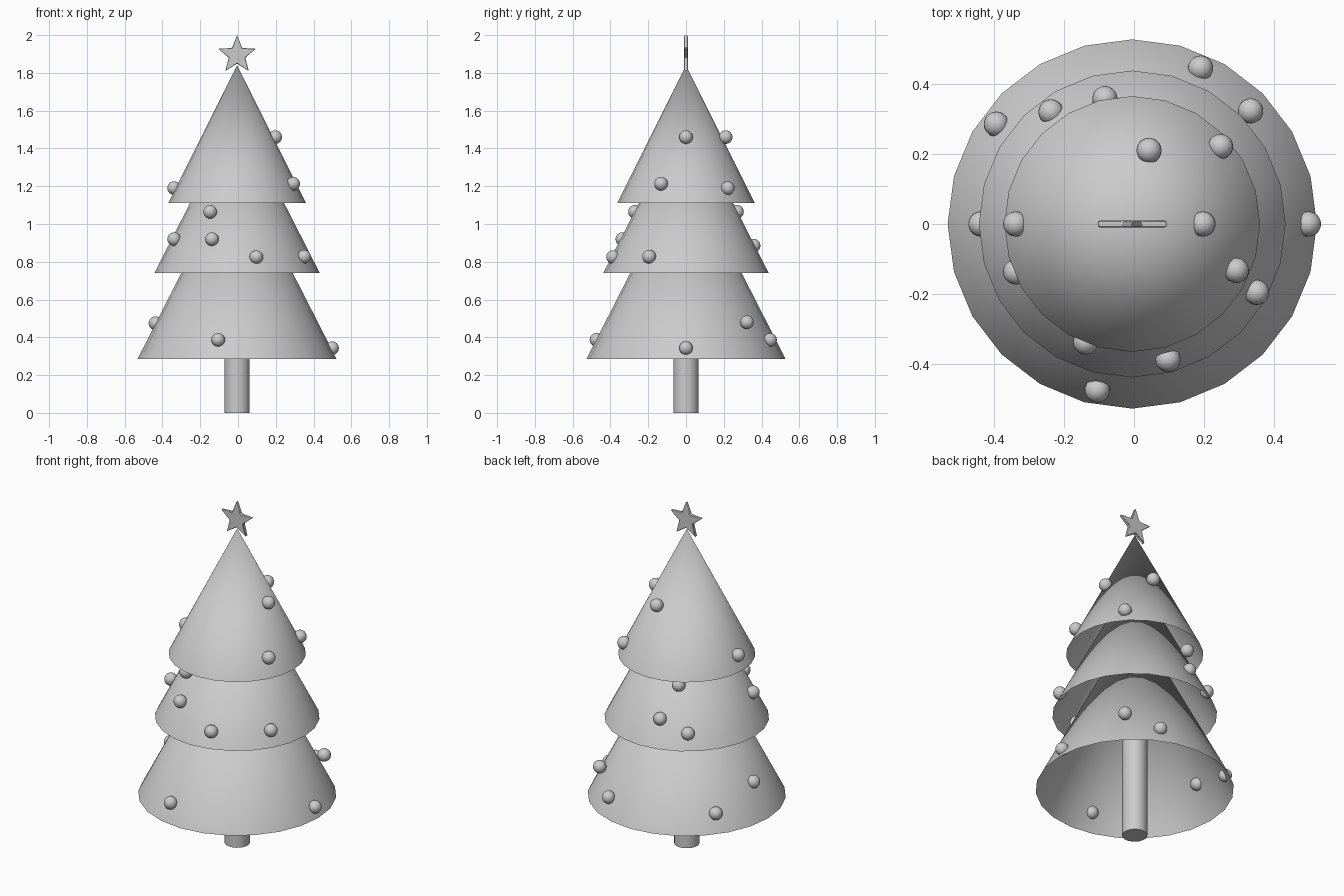
import bpy, bmesh, math

if "Cube" in bpy.data.objects:
    bpy.data.objects.remove(bpy.data.objects["Cube"])

CX = -0.005  # axis of the tree


def make_object(name, bm, angle=None):
    me = bpy.data.meshes.new(name)
    bm.to_mesh(me)
    bm.free()
    ob = bpy.data.objects.new(name, me)
    bpy.context.collection.objects.link(ob)
    bpy.ops.object.select_all(action='DESELECT')
    ob.select_set(True)
    bpy.context.view_layer.objects.active = ob
    if angle is None:
        bpy.ops.object.shade_smooth()
    else:
        bpy.ops.object.shade_smooth_by_angle(angle=math.radians(angle))
    return ob


# Foliage: three open, full cones nested into each other
def tier(name, z0, z1, radius):
    bm = bmesh.new()
    rim = [bm.verts.new((radius * math.cos(a), radius * math.sin(a), z0))
           for a in (i * math.tau / 24 for i in range(24))]
    apex = bm.verts.new((0, 0, z1))
    for i in range(24):
        bm.faces.new((rim[i], rim[(i + 1) % 24], apex))
    make_object(name, bm).location = (CX, 0, 0)


tier("lower_branches", 0.285, 1.32, 0.527)
tier("middle_branches", 0.74, 1.60, 0.438)
tier("upper_branches", 1.11, 1.84, 0.365)

# Trunk
bm = bmesh.new()
bmesh.ops.create_cone(bm, cap_ends=True, segments=24, radius1=0.067,
                      radius2=0.067, depth=0.9)
make_object("trunk", bm, 30).location = (CX, 0, 0.45)

# Star on top
bm = bmesh.new()
pts = []
for i in range(10):
    r = 0.046 if i % 2 else 0.105
    a = math.pi / 2 + i * math.pi / 5
    pts.append(bm.verts.new((r * math.cos(a), -0.01, r * math.sin(a))))
face = bm.faces.new(pts)
ext = bmesh.ops.extrude_face_region(bm, geom=[face])
for v in ext["geom"]:
    if isinstance(v, bmesh.types.BMVert):
        v.co.y = 0.01
bmesh.ops.recalc_face_normals(bm, faces=bm.faces)
star = make_object("star", bm, 30)
star.location = (CX, 0, 1.895)
bev = star.modifiers.new("soft_edges", 'BEVEL')
bev.width = 0.003
bev.segments = 1

# Round ornaments sitting on the branch surfaces
ornaments = [
    (0.197, 0, 1.46), (0.043, 0.21, 1.46), (-0.338, 0, 1.19),
    (0.247, 0.221, 1.19), (0.292, -0.132, 1.213),
    (-0.148, -0.27, 1.065), (-0.142, 0.27, 1.065),
    (-0.338, -0.137, 0.92), (-0.138, -0.337, 0.92), (-0.083, 0.358, 0.885),
    (0.097, -0.386, 0.825), (0.35, -0.195, 0.827), (-0.237, 0.32, 0.825),
    (-0.437, 0, 0.475), (0.333, 0.323, 0.48), (0.498, 0, 0.343),
    (0.19, 0.445, 0.386), (-0.105, -0.474, 0.387), (-0.393, 0.285, 0.386),
]
for i, pos in enumerate(ornaments):
    bm = bmesh.new()
    bmesh.ops.create_uvsphere(bm, u_segments=20, v_segments=12, radius=0.036)
    make_object(f"ornament_{i + 1}", bm).location = pos
